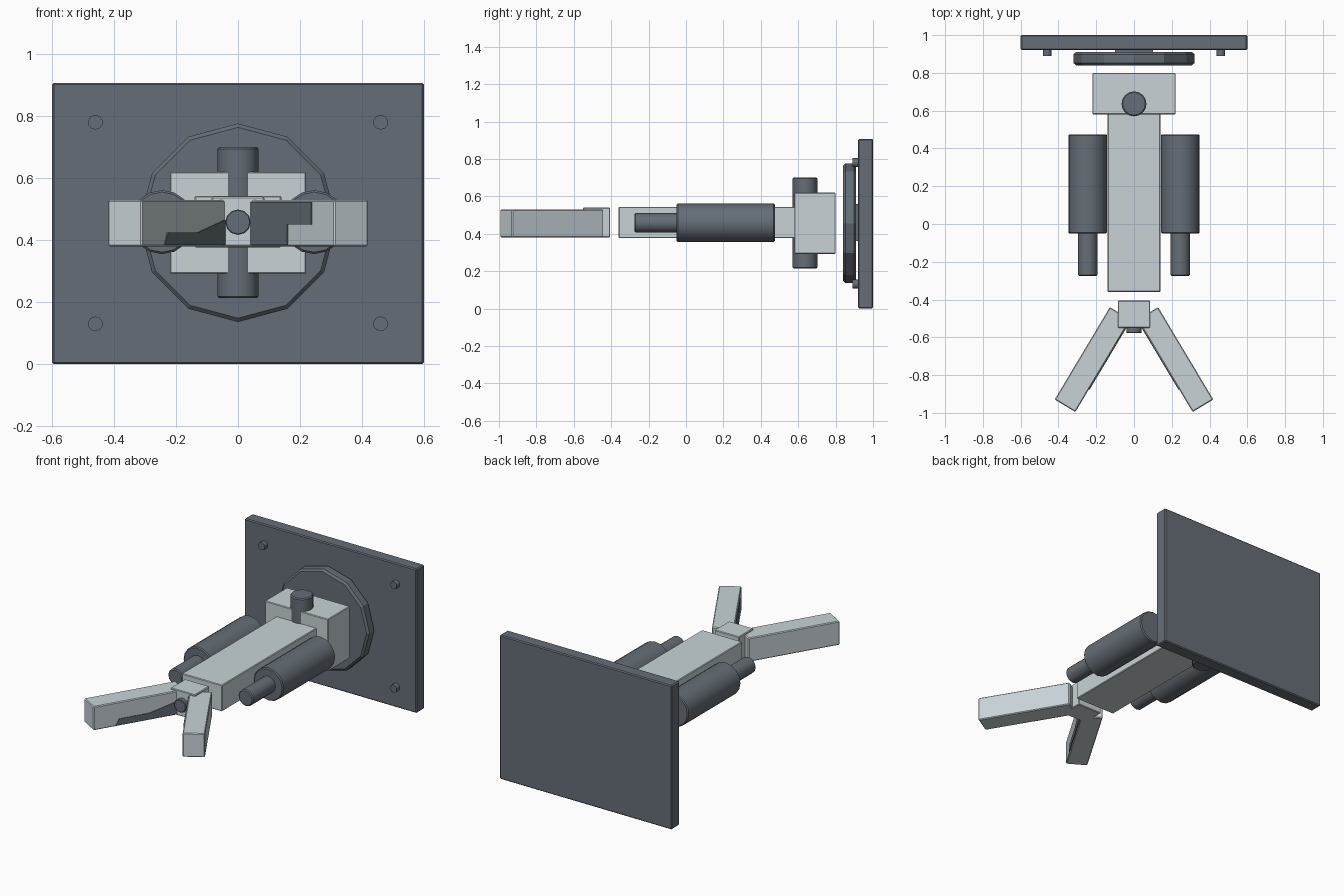
import bpy, bmesh, math
from mathutils import Matrix, Vector

if "Cube" in bpy.data.objects:
    bpy.data.objects.remove(bpy.data.objects["Cube"])

def material(name, rgb):
    m = bpy.data.materials.new(name)
    m.diffuse_color = (*rgb, 1)
    m.use_nodes = True
    m.node_tree.nodes["Principled BSDF"].inputs["Base Color"].default_value = m.diffuse_color
    return m

DARK = material("dark steel", (0.13, 0.155, 0.18))
LIGHT = material("light grey metal", (0.58, 0.65, 0.68))
ZC = 0.458  # height of the arm axis

def finish(name, bm, mat, bevel=0.0, smooth=False):
    bmesh.ops.recalc_face_normals(bm, faces=bm.faces)
    mesh = bpy.data.meshes.new(name)
    bm.to_mesh(mesh)
    bm.free()
    mesh.materials.append(mat)
    ob = bpy.data.objects.new(name, mesh)
    bpy.context.collection.objects.link(ob)
    if bevel:
        mod = ob.modifiers.new("edge", 'BEVEL')
        mod.width = bevel
        mod.segments = 1
        mod.limit_method = 'ANGLE'
        mod.angle_limit = math.radians(50)
    if smooth:
        bpy.ops.object.select_all(action='DESELECT')
        ob.select_set(True)
        bpy.context.view_layer.objects.active = ob
        bpy.ops.object.shade_smooth_by_angle(angle=math.radians(40))
    return ob

def box(name, lo, hi, mat, bevel=0.004):
    lo, hi = Vector(lo), Vector(hi)
    bm = bmesh.new()
    bmesh.ops.create_cube(bm, size=1, matrix=Matrix.Translation((lo + hi) / 2)
                          @ Matrix.Diagonal((*(hi - lo), 1)))
    return finish(name, bm, mat, bevel)

def cylinder(name, x, y, z, r, mat, sides=16, bevel=0.006, smooth=True):
    """The one of y, z given as a pair is the cylinder's axis range."""
    bm = bmesh.new()
    along_y = isinstance(y, tuple)
    a, b = y if along_y else z
    mid = (a + b) / 2
    loc = (x, mid, z) if along_y else (x, y, mid)
    rot = Matrix.Rotation(math.pi / 2 if along_y else 0, 4, 'X')
    bmesh.ops.create_cone(bm, cap_ends=True, segments=sides, radius1=r, radius2=r,
                          depth=b - a, matrix=Matrix.Translation(loc) @ rot)
    return finish(name, bm, mat, bevel, smooth)

# Wall plate, round flange and bolts
box("wall_plate", (-0.6, 0.92, 0), (0.6, 1.0, 0.907), DARK, 0.006)
cylinder("round_flange", 0, (0.84, 0.91), 0.456, 0.32, DARK, 12, 0.012, False)
box("flange_spacer", (-0.1, 0.90, 0.36), (0.1, 0.925, 0.56), DARK, 0)
for x in (-0.46, 0.46):
    for z in (0.13, 0.78):
        cylinder("plate_bolt", x, (0.89, 0.93), z, 0.024, DARK, 10, 0)

# Shoulder joint and arm
box("shoulder_block", (-0.22, 0.58, 0.292), (0.22, 0.80, 0.62), LIGHT)
cylinder("shoulder_pin", 0, 0.636, (0.213, 0.70), 0.066, DARK)
box("arm", (-0.14, -0.36, 0.377), (0.14, 0.59, 0.543), LIGHT)

# Pistons on both sides of the arm
for s, side in ((-1, "left"), (1, "right")):
    cylinder(side + "_piston_body", s * 0.245, (-0.05, 0.475), ZC, 0.103, DARK)
    cylinder(side + "_piston_rod", s * 0.245, (-0.275, 0.0), ZC, 0.052, DARK, 12)

# Gripper hub with its pin
box("gripper_hub", (-0.085, -0.55, 0.38), (0.085, -0.405, 0.54), LIGHT)
cylinder("gripper_pin", 0, (-0.578, -0.45), ZC, 0.041, DARK, 12, 0.003)

# Splayed fingers; the profile is drawn along the finger from its inner root corner
D = Vector((0.513, -0.858, 0))
N = Vector((0.858, 0.513, 0))
ROOT = Vector((0.018, -0.506, 0))

def finger_part(name, side, outline, t0, t1, mat, bevel=0.0):
    bm = bmesh.new()
    rings = []
    for t in (t0, t1):
        pts = [ROOT + D * s + N * t + Vector((0, 0, z)) for s, z in outline]
        rings.append([bm.verts.new((p.x * side, p.y, p.z)) for p in pts])
    bm.faces.new(rings[0])
    bm.faces.new(rings[1])
    n = len(outline)
    for i in range(n):
        j = (i + 1) % n
        bm.faces.new((rings[0][i], rings[0][j], rings[1][j], rings[1][i]))
    return finish(name, bm, mat, bevel)

bar = [(0, 0.38), (0.57, 0.38), (0.57, 0.53), (0, 0.53)]
for s, side in ((-1, "left"), (1, "right")):
    finger_part(side + "_finger", s, bar, 0, 0.128, LIGHT, 0.005)

# Dark grip patches on the inner finger faces
finger_part("right_grip_patch", 1,
            [(0.03, 0.385), (0.28, 0.385), (0.28, 0.45), (0.43, 0.45), (0.43, 0.523), (0.03, 0.523)],
            -0.004, 0.002, DARK)
finger_part("left_grip_patch", -1,
            [(0.03, 0.385), (0.43, 0.385), (0.41, 0.425), (0.22, 0.425), (0.03, 0.47)],
            -0.004, 0.002, DARK)
